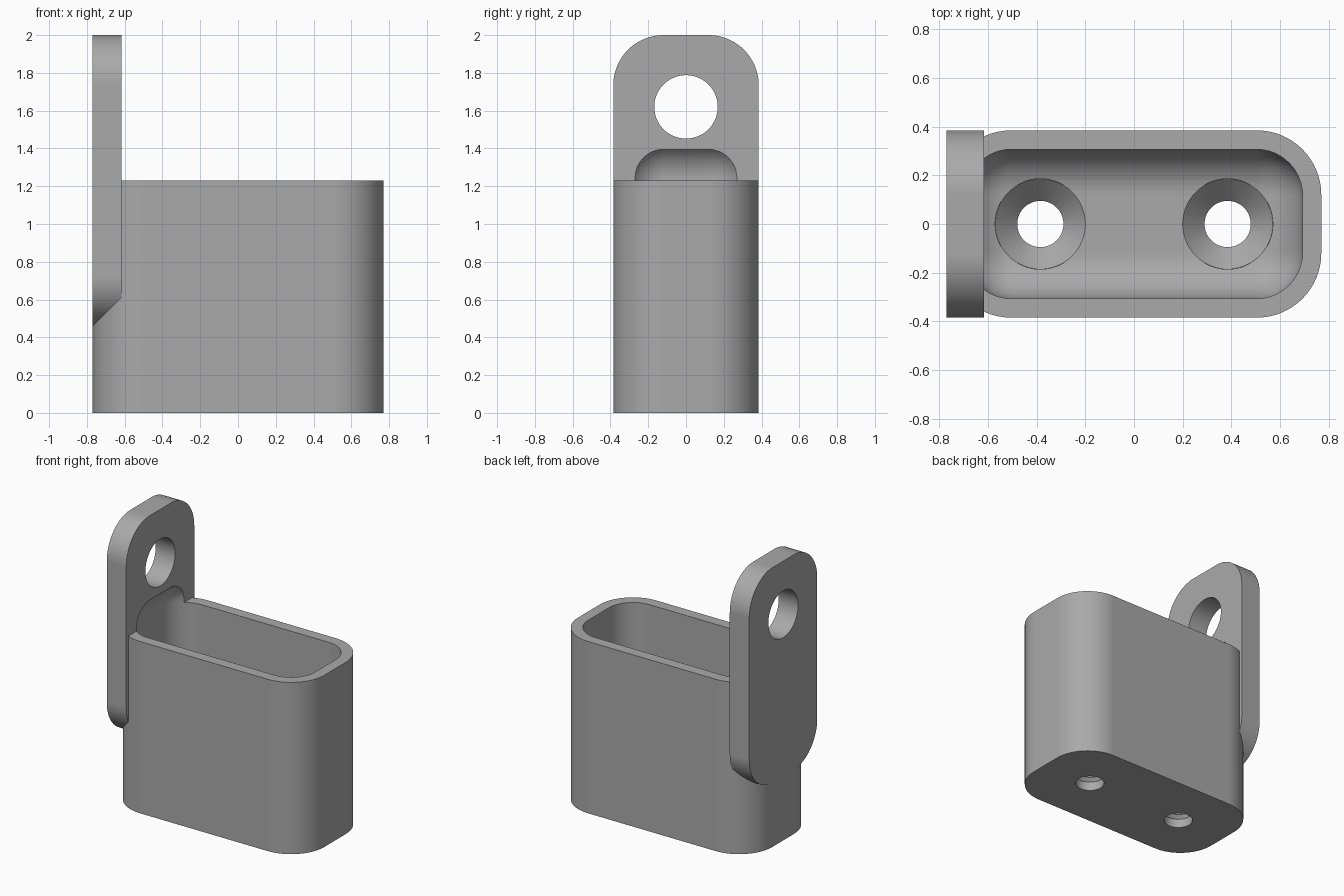
import bpy, bmesh
from math import sin, cos, pi, radians
from mathutils import Matrix

if "Cube" in bpy.data.objects:
    bpy.data.objects.remove(bpy.data.objects["Cube"], do_unlink=True)

grey = bpy.data.materials.new("plain grey")
grey.use_nodes = True
grey.diffuse_color = (0.4, 0.4, 0.4, 1)
grey.node_tree.nodes["Principled BSDF"].inputs["Base Color"].default_value = (0.4, 0.4, 0.4, 1)


def add_object(name, bm):
    bmesh.ops.recalc_face_normals(bm, faces=bm.faces)
    mesh = bpy.data.meshes.new(name)
    bm.to_mesh(mesh)
    bm.free()
    mesh.materials.append(grey)
    obj = bpy.data.objects.new(name, mesh)
    bpy.context.collection.objects.link(obj)
    return obj


def rounded_slab(name, half_u, half_v, radius, depth, matrix, steps=16):
    """Extrude a rounded rectangle along its local z, then place it."""
    bm = bmesh.new()
    ring = []
    for k, (su, sv) in enumerate([(1, 1), (-1, 1), (-1, -1), (1, -1)]):
        for i in range(steps + 1):
            a = (k + i / steps) * pi / 2
            ring.append(bm.verts.new((su * (half_u - radius) + radius * cos(a),
                                      sv * (half_v - radius) + radius * sin(a), 0)))
    face = bm.faces.new(ring)
    top = bmesh.ops.extrude_face_region(bm, geom=[face])["geom"]
    bmesh.ops.translate(bm, vec=(0, 0, depth), verts=[v for v in top if isinstance(v, bmesh.types.BMVert)])
    bm.transform(matrix)
    return add_object(name, bm)


def rounded_box(name, size, centre, radius):
    bm = bmesh.new()
    bmesh.ops.create_cube(bm, size=1, matrix=Matrix.Translation(centre) @ Matrix.Diagonal((*size, 1)))
    bmesh.ops.bevel(bm, geom=bm.edges[:], offset=radius, segments=14, profile=0.5, affect='EDGES')
    return add_object(name, bm)


def cone(name, r1, r2, depth, matrix):
    bm = bmesh.new()
    bmesh.ops.create_cone(bm, cap_ends=True, segments=64, radius1=r1, radius2=r2, depth=depth, matrix=matrix)
    return add_object(name, bm)


def boolean(target, tool, operation):
    mod = target.modifiers.new("cut", 'BOOLEAN')
    mod.operation, mod.solver, mod.object = operation, 'EXACT', tool
    bpy.ops.object.select_all(action='DESELECT')
    bpy.context.view_layer.objects.active = target
    target.select_set(True)
    bpy.ops.object.modifier_apply(modifier=mod.name)
    bpy.data.objects.remove(tool, do_unlink=True)


HALF_X, HALF_Y, RADIUS, FLOOR = 0.77, 0.385, 0.265, 0.154

# Outer cup joined with the upright hanging plate
body = rounded_slab("holder_body", HALF_X, HALF_Y, RADIUS, 1.23, Matrix.Identity(4))
upright = Matrix.Translation((-HALF_X, 0, 1.23)) @ Matrix(((0, 0, 1, 0), (1, 0, 0, 0), (0, 1, 0, 0), (0, 0, 0, 1)))
plate = rounded_slab("hanging_plate", HALF_Y, 0.77, RADIUS, 0.154, upright)
boolean(body, plate, 'UNION')

# Softly rounded cavity, which also scoops the plate above the rim
cavity_top = 1.433
cavity = rounded_box("cavity", (1.386, 0.614, cavity_top - FLOOR), (0, 0, (cavity_top + FLOOR) / 2), 0.19)
boolean(body, cavity, 'DIFFERENCE')

# Hanging hole
hole = cone("hanging_hole", 0.168, 0.168, 0.6,
            Matrix.Translation((-0.69, 0, 1.62)) @ Matrix.Rotation(pi / 2, 4, 'Y'))
boolean(body, hole, 'DIFFERENCE')

# Countersunk screw holes in the floor
for x in (-0.385, 0.385):
    boolean(body, cone("screw_hole", 0.095, 0.095, 0.4, Matrix.Translation((x, 0, 0.1))), 'DIFFERENCE')
    sink = cone("countersink", 0.09, 0.186, 0.096, Matrix.Translation((x, 0, FLOOR - 0.048)))
    boolean(body, sink, 'DIFFERENCE')
    boolean(body, cone("screw_head_room", 0.186, 0.186, 0.1, Matrix.Translation((x, 0, FLOOR + 0.049))), 'DIFFERENCE')

# Smooth curves with crisp edges
bpy.ops.object.select_all(action='DESELECT')
body.select_set(True)
bpy.context.view_layer.objects.active = body
bpy.ops.object.shade_smooth_by_angle(angle=radians(30))
weighted = body.modifiers.new("even_shading", 'WEIGHTED_NORMAL')
weighted.keep_sharp = True
